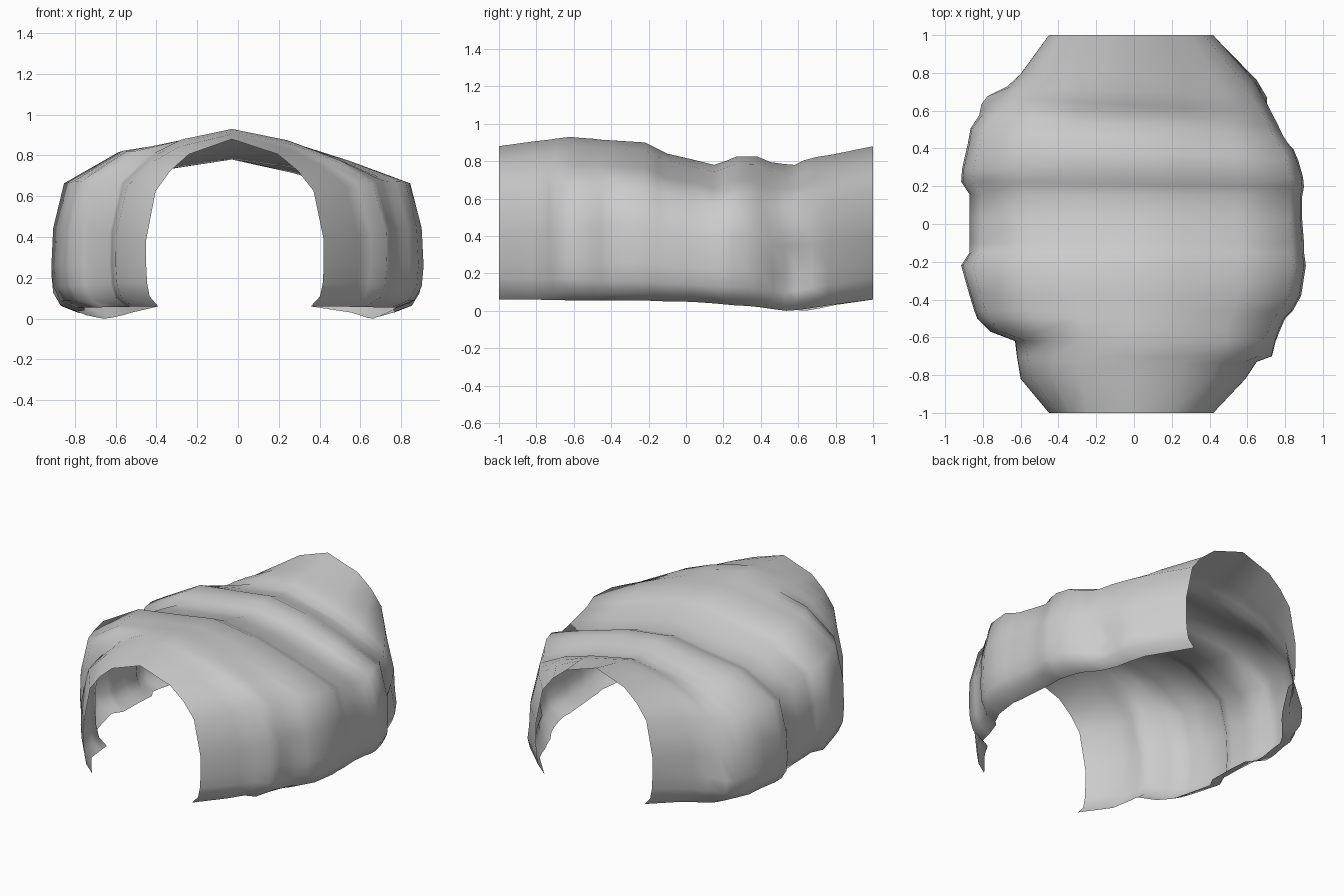
import bpy, bmesh
from math import exp, radians

cube = bpy.data.objects.get("Cube")
if cube:
    bpy.data.objects.remove(cube, do_unlink=True)

# Half cross-sections from lip to crown: (width fraction, height fraction)
END = [(.86, 0), (.96, .06), (.99, .14), (1, .24), (1, .4), (.89, .69), (.72, .81), (.5, .91), (0, 1)]
MID = [(.86, 0), (.95, .04), (.99, .12), (1, .24), (.99, .46), (.93, .72), (.63, .87), (.3, .95), (0, 1)]

# Stations along the cover: y, -x width, +x width, crown height, lip height, boxiness
STATIONS = [
    (-1, .45, .42, .88, .06, 0),
    (-.82, .6, .59, .905, .06, .25),
    (-.73, .615, .65, .915, .058, .35),
    (-.7, .62, .73, .92, .057, .4),
    (-.62, .63, .75, .93, .056, .45),
    (-.57, .76, .77, .925, .056, .8),
    (-.5, .83, .8, .92, .055, .85),
    (-.46, .845, .84, .915, .055, .9),
    (-.38, .87, .885, .91, .055, 1),
    (-.22, .915, .91, .9, .055, 1),
    (-.15, .87, .9, .865, .052, 1),
    (-.1, .87, .9, .84, .05, 1),
    (.03, .87, .89, .81, .048, 1),
    (.15, .87, .89, .78, .04, 1),
    (.21, .915, .9, .8, .035, 1),
    (.27, .91, .895, .825, .03, 1),
    (.38, .88, .87, .825, .025, .95),
    (.45, .865, .845, .795, .018, .85),
    (.52, .81, .8, .785, .008, .75),
    (.58, .755, .78, .78, 0, .65),
    (.63, .71, .745, .805, .004, .55),
    (.7, .655, .69, .823, .015, .45),
    (.78, .6, .63, .835, .03, .3),
    (1, .45, .42, .88, .06, 0),
]


def blob(y, z, cy, cz, ry, rz):
    return exp(-((y - cy) / ry) ** 2 - ((z - cz) / rz) ** 2)


def pucker(y, z, side):
    """Low creases near the back: a pouch on one side, a tuck on the other."""
    if side < 0:
        return .085 * blob(y, z, .62, .15, .07, .1)
    return .04 * blob(y, z, .74, .1, .07, .1) - .09 * blob(y, z, .6, .2, .07, .11)


def half_section(station, side):
    y, left, right, top, low, box = station
    width = left if side < 0 else right
    points = []
    for (ex, eh), (mx, mh) in zip(END, MID):
        fx = ex + (mx - ex) * box
        fh = eh + (mh - eh) * box
        x = side * fx * width - .03 * (1 - fx)
        z = low + fh * (top - low)
        # The -x shoulder sits fuller than the +x one
        if .8 < fh < .94:
            z += (.025 if side < 0 else -.025) * box
        x += side * pucker(y, z, side)
        # The back folds run slightly askew
        skew = .07 * x * exp(-((y - .52) / .25) ** 2)
        points.append((x, y - skew, z))
    return points


# Draped cover lofted through the stations
bm = bmesh.new()
rings = []
for station in STATIONS:
    section = half_section(station, -1) + half_section(station, 1)[-2::-1]
    rings.append([bm.verts.new(p) for p in section])
for a, b in zip(rings, rings[1:]):
    for i in range(len(a) - 1):
        bm.faces.new((a[i], a[i + 1], b[i + 1], b[i]))

mesh = bpy.data.meshes.new("draped_cover")
bm.to_mesh(mesh)
bm.free()
cover = bpy.data.objects.new("draped_cover", mesh)
bpy.context.collection.objects.link(cover)

# Plain grey cloth
grey = bpy.data.materials.new("plain_grey")
grey.use_nodes = True
colour = (.6, .6, .6, 1)
grey.diffuse_color = colour
grey.node_tree.nodes["Principled BSDF"].inputs["Base Color"].default_value = colour
mesh.materials.append(grey)

bpy.ops.object.select_all(action='DESELECT')
cover.select_set(True)
bpy.context.view_layer.objects.active = cover
bpy.ops.object.shade_smooth_by_angle(angle=radians(85))
